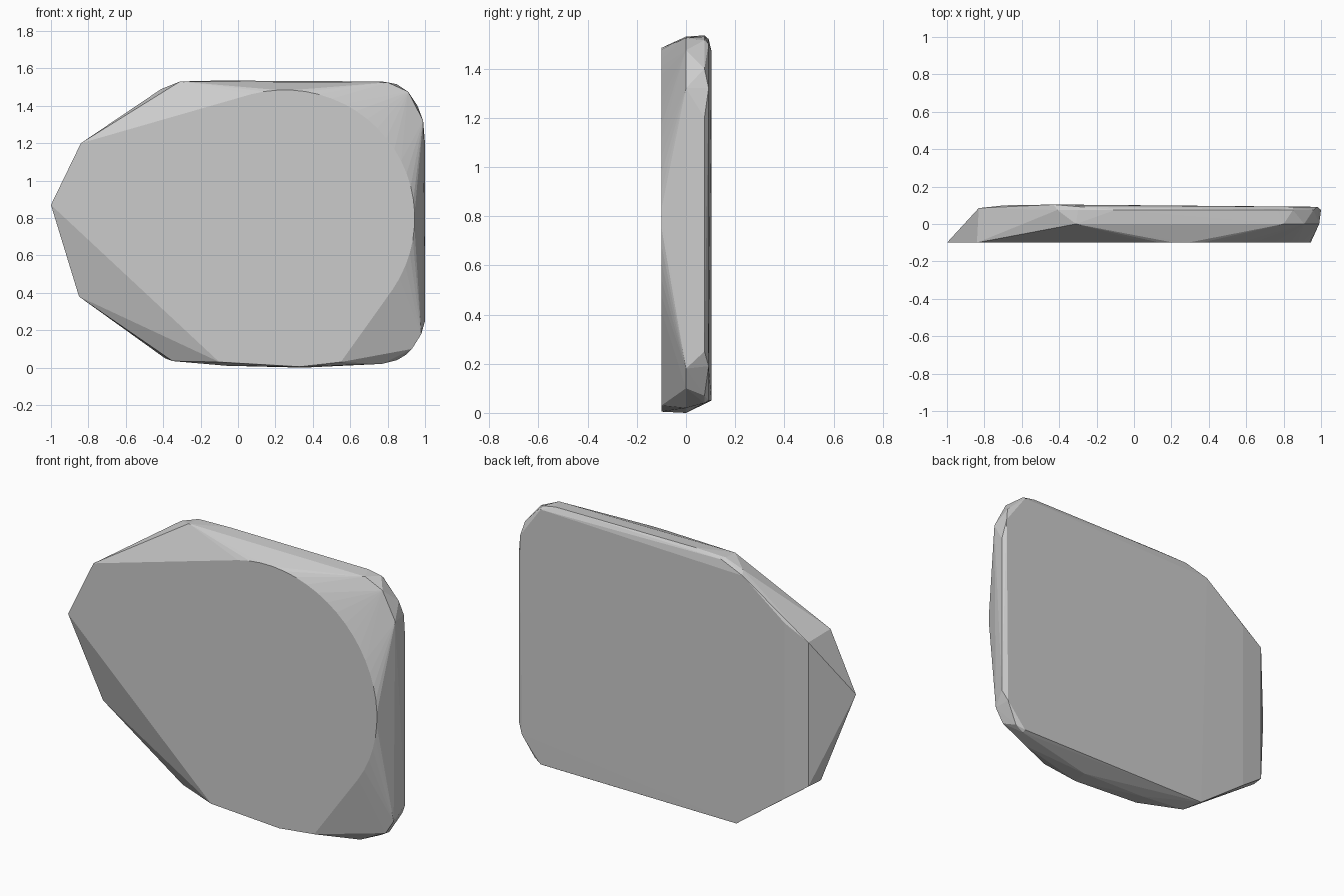
import bpy
import bmesh
from math import cos, sin, radians

default_cube = bpy.data.objects.get("Cube")
if default_cube:
    bpy.data.objects.remove(default_cube, do_unlink=True)


def make_material(name, value):
    material = bpy.data.materials.new(name)
    material.use_nodes = True
    color = (value, value, value, 1)
    material.diffuse_color = color
    material.node_tree.nodes["Principled BSDF"].inputs["Base Color"].default_value = color
    return material


def layer(depth, outline):
    """Place an outline of (x, z) pairs at one depth."""
    return [(x, depth, z) for x, z in outline]


def elliptic_arc(center_x, center_z, radius_x, radius_z, start, end, steps):
    """Points along part of an ellipse, as (x, z) pairs."""
    angles = [radians(start + (end - start) * i / steps) for i in range(steps + 1)]
    return [(center_x + radius_x * cos(a), center_z + radius_z * sin(a)) for a in angles]


def hull_object(name, points, material):
    """Wrap the points in a faceted convex shell."""
    bm = bmesh.new()
    for point in points:
        bm.verts.new(point)
    result = bmesh.ops.convex_hull(bm, input=bm.verts)
    loose = {g for g in result["geom_interior"] + result["geom_unused"]
             if isinstance(g, bmesh.types.BMVert)}
    bmesh.ops.delete(bm, geom=list(loose), context="VERTS")
    bmesh.ops.dissolve_limit(bm, angle_limit=radians(0.5),
                             verts=bm.verts, edges=bm.edges)
    bmesh.ops.recalc_face_normals(bm, faces=bm.faces)
    mesh = bpy.data.meshes.new(name)
    bm.to_mesh(mesh)
    bm.free()
    mesh.materials.append(material)
    obj = bpy.data.objects.new(name, mesh)
    bpy.context.collection.objects.link(obj)
    return obj


# Front face: rounded on one side, pointed on the other
front_arc = elliptic_arc(0.25, 0.8, 0.695, 0.685, -40, 105, 24)
front = layer(-0.1, front_arc + [(-0.84, 1.2), (-1, 0.87), (-0.1, 0.03),
                                 (0.33, 0.005), (0.55, 0.03)])

# Widest outline, halfway through the thickness
middle = layer(0, [(-0.85, 0.38), (-0.35, 0.035), (-0.06, 0.01), (0.35, 0),
                   (0.77, 0.02), (0.93, 0.1), (0.98, 0.18), (0.99, 1.32),
                   (0.91, 1.475), (0.8, 1.525), (-0.31, 1.53)])

# Rounded rim just before the back face
rim = layer(0.075, [(0.85, 0.04), (0.9, 0.07), (1, 0.25), (1, 1.2), (0.96, 1.4),
                    (0.85, 1.515), (0.77, 1.53), (-0.1, 1.535), (-0.3, 1.53),
                    (-0.41, 1.49)])

# Back face: nearly flat, with a shallow ridge and a bevelled left end
back = layer(0.092, [(0.85, 0.05), (0.97, 0.19), (0.98, 1.32), (0.85, 1.5),
                     (-0.29, 1.52)])
back += layer(0.104, [(-0.39, 0.05), (-0.43, 1.47)])
back += layer(0.1, [(-0.69, 0.27), (-0.69, 1.27)])
back += layer(0.085, [(-0.83, 0.37), (-0.83, 1.19)])

stone = make_material("stone grey", 0.6)
hull_object("stone_slab", front + middle + rim + back, stone)
